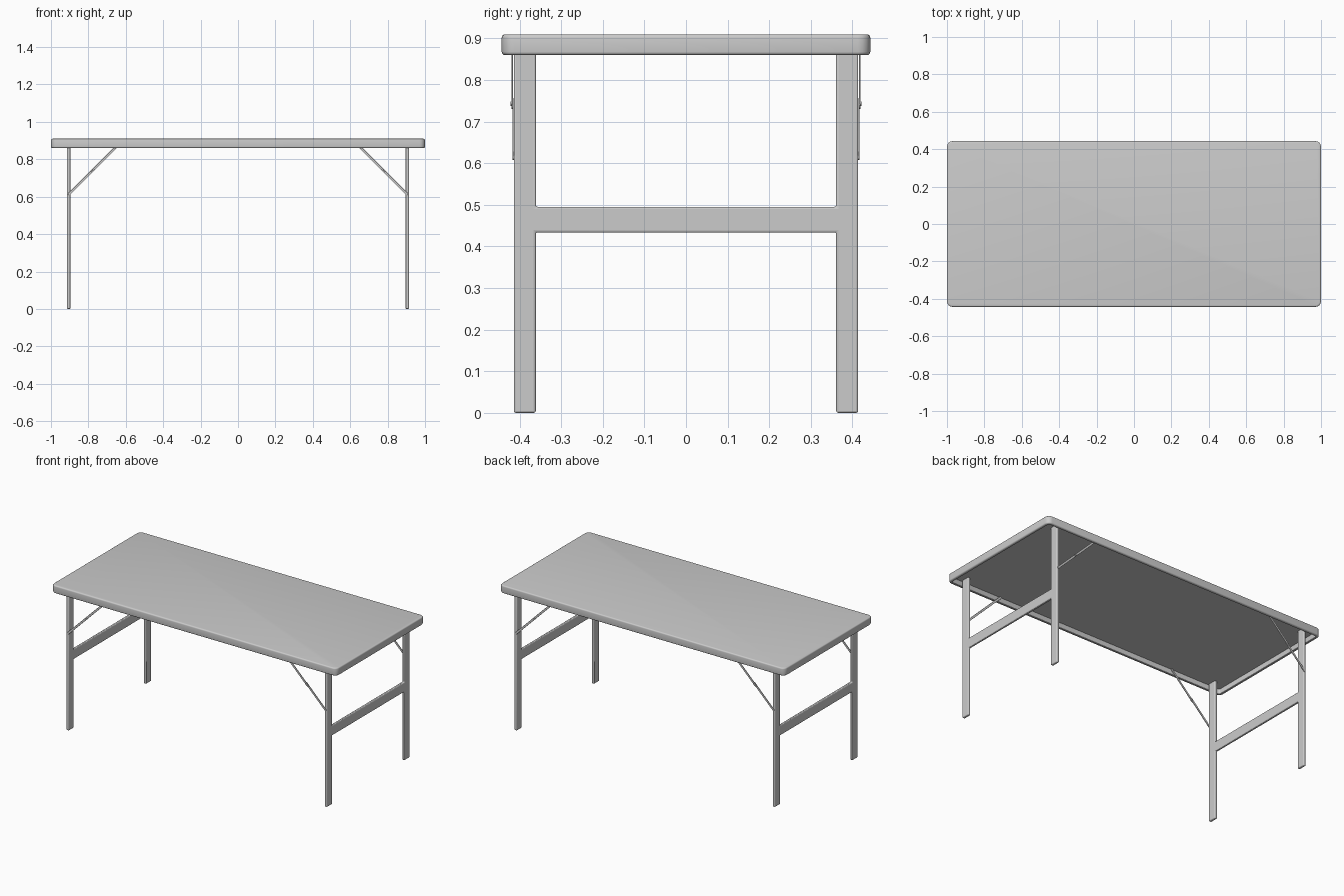
import bpy, bmesh, math
from mathutils import Vector

if "Cube" in bpy.data.objects:
    bpy.data.objects.remove(bpy.data.objects["Cube"])

HX, HY = 1.0, 0.443          # half size of the table top
TOP, RIM, CEIL = 0.91, 0.86, 0.893


def finish(name, bm, bevel=0.0, segments=2):
    bmesh.ops.recalc_face_normals(bm, faces=bm.faces)
    mesh = bpy.data.meshes.new(name)
    bm.to_mesh(mesh)
    bm.free()
    ob = bpy.data.objects.new(name, mesh)
    bpy.context.collection.objects.link(ob)
    bpy.ops.object.select_all(action='DESELECT')
    ob.select_set(True)
    bpy.context.view_layer.objects.active = ob
    if bevel:
        mod = ob.modifiers.new("soft_edges", 'BEVEL')
        mod.width, mod.segments = bevel, segments
        mod.limit_method = 'ANGLE'
    bpy.ops.object.shade_smooth_by_angle(angle=math.radians(35))
    return ob


def rounded_ring(bm, inset, z, radius=0.03, steps=4):
    r = max(radius - inset, 0.012)
    cx, cy = HX - inset - r, HY - inset - r
    ring = []
    for q, (sx, sy) in enumerate([(1, 1), (-1, 1), (-1, -1), (1, -1)]):
        for i in range(steps + 1):
            a = math.pi / 2 * (q + i / steps)
            ring.append(bm.verts.new((sx * cx + r * math.cos(a), sy * cy + r * math.sin(a), z)))
    return ring


def prism(name, points, offset, bevel, segments=2):
    """Extrude a closed outline of 3D points by an offset."""
    bm = bmesh.new()
    face = bm.faces.new([bm.verts.new(p) for p in points])
    ext = bmesh.ops.extrude_face_region(bm, geom=[face], use_keep_orig=True)
    moved = [v for v in ext["geom"] if isinstance(v, bmesh.types.BMVert)]
    bmesh.ops.translate(bm, verts=moved, vec=offset)
    return finish(name, bm, bevel, segments)


# Table top: hollow tray with a rounded rim
bm = bmesh.new()
e = 0.008
profile = [(0.018, CEIL), (0.018, RIM + 0.002), (0.016, RIM), (e, RIM)]
for k in range(1, 5):
    a = math.pi / 2 * k / 4
    profile.append((e - e * math.sin(a), RIM + e - e * math.cos(a)))
for k in range(5):
    a = math.pi / 2 * k / 4
    profile.append((e - e * math.cos(a), TOP - e + e * math.sin(a)))
rings = [rounded_ring(bm, d, z) for d, z in profile]
for a, b in zip(rings, rings[1:]):
    n = len(a)
    for i in range(n):
        j = (i + 1) % n
        bm.faces.new((a[i], a[j], b[j], b[i]))
bm.faces.new(rings[0])
bm.faces.new(rings[-1])
finish("table_top", bm)


def leg_frame(side, name):
    """H-shaped pair of legs with a cross rail."""
    o, i, lo, hi = 0.414, 0.361, 0.434, 0.495
    outline = [(-o, 0), (-i, 0), (-i, lo), (i, lo), (i, 0), (o, 0),
               (o, CEIL), (i, CEIL), (i, hi), (-i, hi), (-i, CEIL), (-o, CEIL)]
    x = side * 0.905 - 0.009
    prism(name + "_leg_frame", [(x, y, z) for y, z in outline], (0.018, 0, 0), 0.005, 3)


def link(name, start, end, y, thickness, width=0.013):
    """Flat bar with round ends in the xz plane."""
    a, b = Vector(start), Vector(end)
    d = b - a
    base = math.atan2(d.y, d.x)
    pts = []
    for centre, turn in ((b, -math.pi / 2), (a, math.pi / 2)):
        for k in range(7):
            t = base + turn + math.pi * k / 6
            p = centre + Vector((math.cos(t), math.sin(t))) * width / 2
            pts.append((p.x, y, p.y))
    prism(name, pts, (0, thickness, 0), 0.0006, 1)


def rivet(name, x, z, y0, y1, radius=0.006):
    pts = [(x + radius * math.cos(math.tau * k / 12), y0,
            z + radius * math.sin(math.tau * k / 12)) for k in range(12)]
    prism(name, pts, (0, y1 - y0, 0), 0.001, 2)


for side, end in ((-1, "left"), (1, "right")):
    leg_frame(side, end)
    # Folding brace on each leg: two overlapping links and a pivot
    for s, face in ((-1, "front"), (1, "back")):
        label = f"{face}_{end}"
        link(label + "_lower_brace", (side * 0.903, 0.614), (side * 0.768, 0.749), s * 0.4125, s * 0.004)
        link(label + "_upper_brace", (side * 0.780, 0.737), (side * 0.630, 0.887), s * 0.416, s * 0.0035)
        rivet(label + "_brace_pivot", side * 0.774, 0.743, s * 0.411, s * 0.4215)
